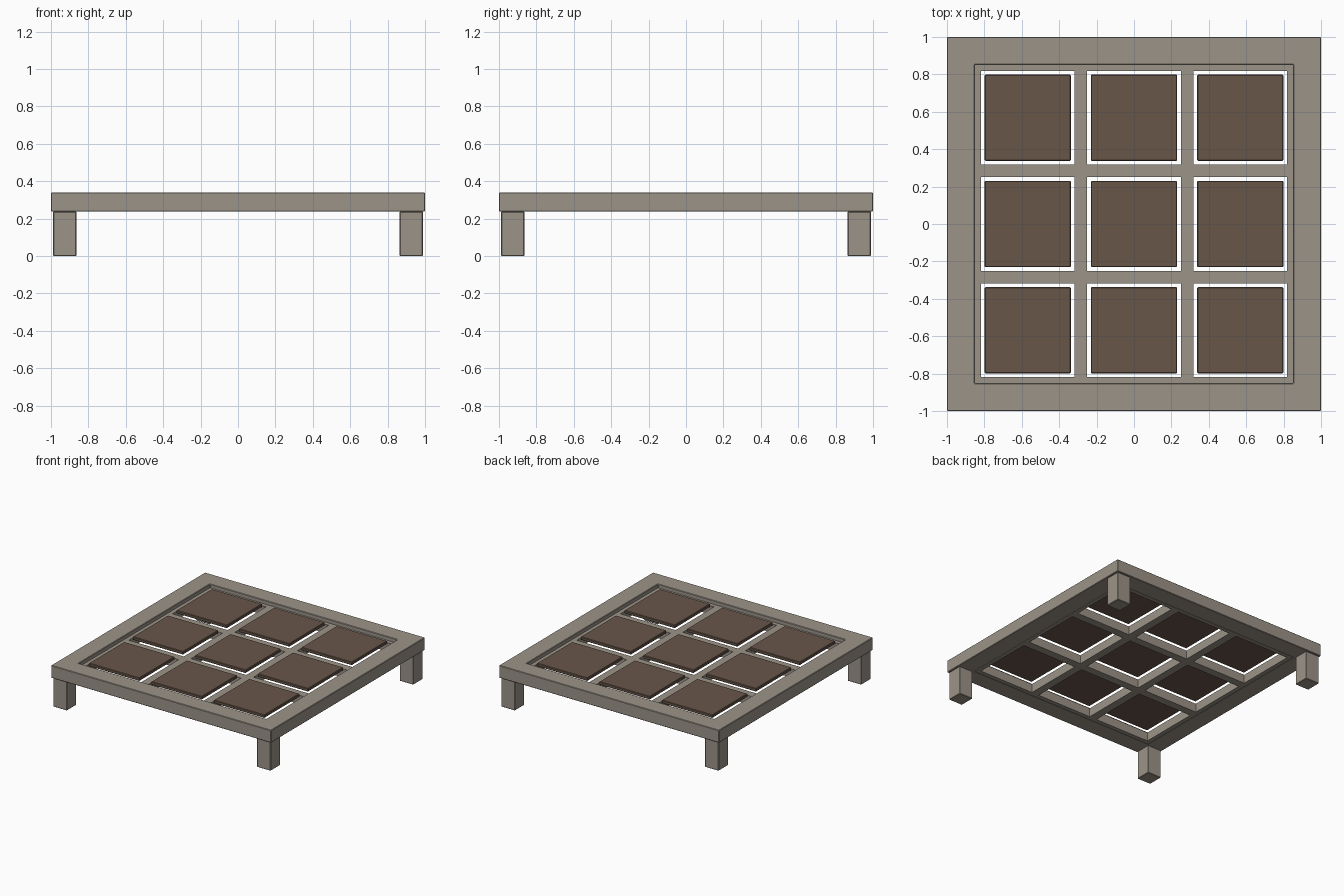
import bpy, bmesh

if "Cube" in bpy.data.objects:
    bpy.data.objects.remove(bpy.data.objects["Cube"])


def material(name, rgb):
    m = bpy.data.materials.new(name)
    m.diffuse_color = (*rgb, 1)
    m.use_nodes = True
    m.node_tree.nodes["Principled BSDF"].inputs["Base Color"].default_value = m.diffuse_color
    return m


TAUPE = material("taupe_wood", (0.33, 0.295, 0.25))
BROWN = material("brown_panel", (0.14, 0.094, 0.068))


def finish(name, bm, mat, bevel):
    bmesh.ops.recalc_face_normals(bm, faces=bm.faces)
    me = bpy.data.meshes.new(name)
    bm.to_mesh(me)
    bm.free()
    me.materials.append(mat)
    ob = bpy.data.objects.new(name, me)
    bpy.context.collection.objects.link(ob)
    if bevel:
        mod = ob.modifiers.new("edge", 'BEVEL')
        mod.width, mod.segments = bevel, 1
    return ob


def lattice(name, cuts, z0, z1, mat, bevel=0):
    """Square slab divided at the cuts, with every odd/odd cell left open."""
    bm = bmesh.new()
    n = len(cuts)
    v = [[bm.verts.new((x, y, z0)) for y in cuts] for x in cuts]
    for i in range(n - 1):
        for j in range(n - 1):
            if not (i % 2 and j % 2):
                bm.faces.new((v[i][j], v[i + 1][j], v[i + 1][j + 1], v[i][j + 1]))
    ext = bmesh.ops.extrude_face_region(bm, geom=bm.faces[:], use_keep_orig=True)
    for e in ext["geom"]:
        if isinstance(e, bmesh.types.BMVert):
            e.co.z = z1
    return finish(name, bm, mat, bevel)


def box(name, x, y, w, z0, z1, mat, bevel):
    bm = bmesh.new()
    bmesh.ops.create_cube(bm, size=1)
    for p in bm.verts:
        p.co = (x + p.co.x * w, y + p.co.y * w, z0 if p.co.z < 0 else z1)
    return finish(name, bm, mat, bevel)


# Outer border and the recessed grid inside it
lattice("outer_frame", [-1, -0.852, 0.852, 1], 0.238, 0.341, TAUPE, 0.004)
lattice("inner_grid", [-0.852, -0.818, -0.317, -0.251, 0.251, 0.317, 0.818, 0.852],
        0.238, 0.31, TAUPE)

# Nine loose panels, one over each opening
for r, y in enumerate((-0.568, 0, 0.568)):
    for c, x in enumerate((-0.568, 0, 0.568)):
        box(f"panel_{r + 1}_{c + 1}", x, y, 0.46, 0.31, 0.336, BROWN, 0.004)

# Four corner legs
for yn, y in (("front", -0.926), ("back", 0.926)):
    for xn, x in (("left", -0.926), ("right", 0.926)):
        box(f"{yn}_{xn}_leg", x, y, 0.125, 0, 0.238, TAUPE, 0.004)
